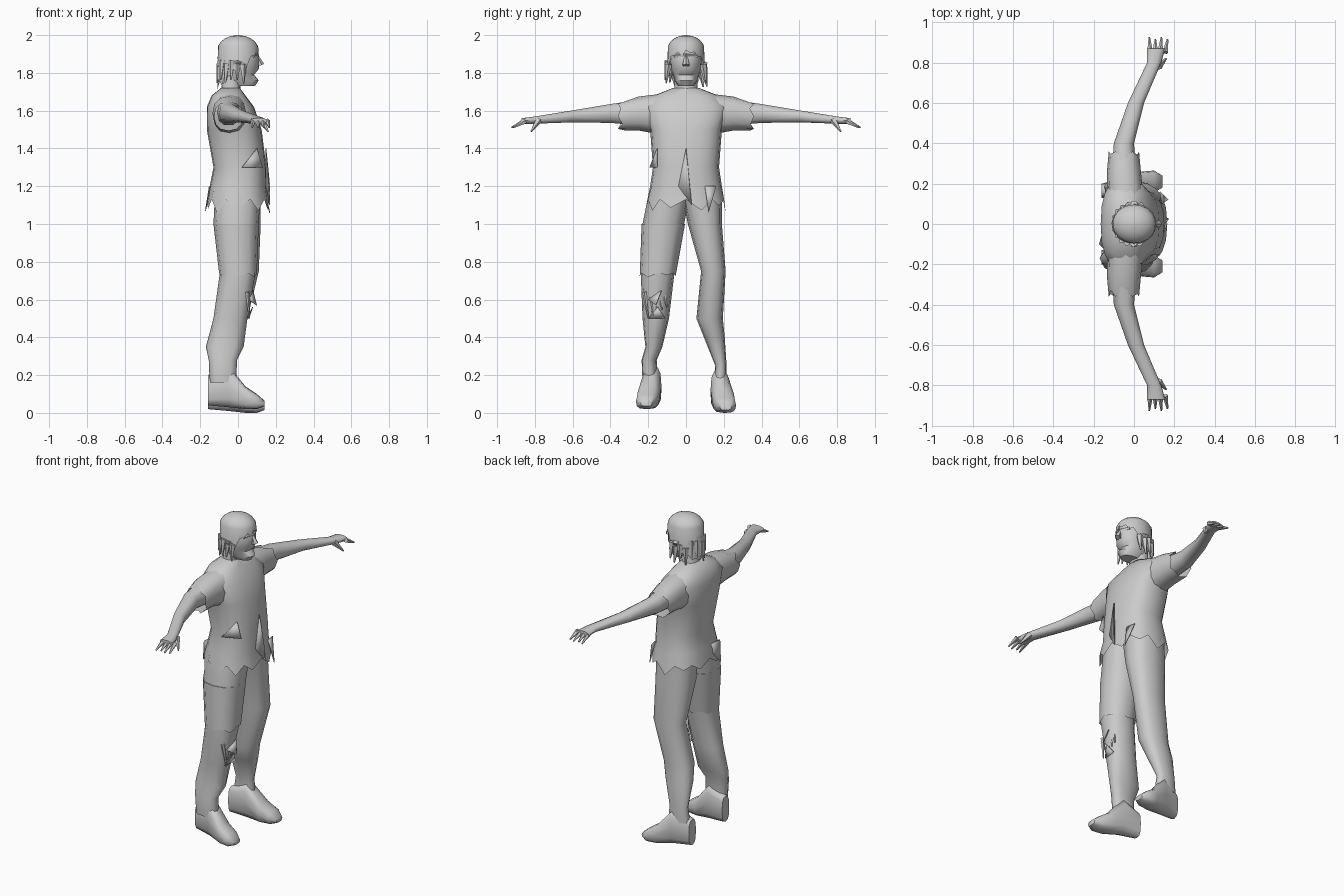
import bpy
import bmesh
import math
import random
from mathutils import Vector

random.seed(4)
X, Y, Z = range(3)
SIDES = {"left": 1, "right": -1}

old = bpy.data.objects.get("Cube")
if old:
    bpy.data.objects.remove(old, do_unlink=True)

# Single plain clay colour
clay = bpy.data.materials.new("light_grey")
clay.use_nodes = True
clay.diffuse_color = (.6, .6, .6, 1)
shader = clay.node_tree.nodes["Principled BSDF"]
shader.inputs["Base Color"].default_value = clay.diffuse_color


def finish(name, bm):
    """Turn a bmesh into a shaded, coloured object."""
    bmesh.ops.recalc_face_normals(bm, faces=bm.faces)
    mesh = bpy.data.meshes.new(name)
    bm.to_mesh(mesh)
    bm.free()
    obj = bpy.data.objects.new(name, mesh)
    bpy.context.collection.objects.link(obj)
    mesh.materials.append(clay)
    bpy.ops.object.select_all(action="DESELECT")
    obj.select_set(True)
    bpy.context.view_layer.objects.active = obj
    bpy.ops.object.shade_smooth_by_angle(angle=math.radians(50))
    return obj


def power(value, exponent):
    return math.copysign(abs(value) ** exponent, value)


def ring_point(axis, ring, turn, square):
    """Point on a rounded ring: position, centre, radius, radius, other centre."""
    position, centre, radius, other_radius, *other = ring
    point = [centre + radius * power(math.cos(turn), square),
             sum(other) + other_radius * power(math.sin(turn), square)]
    point.insert(axis, position)
    return Vector(point)


def loft(name, axis, rings, sides=12, square=.85, hem=None, side=1, lift=0):
    """Skin rings along an axis; side mirrors the part across the body.
    A hem function shifts the first ring and leaves that end open."""
    bm = bmesh.new()
    loops = []
    for ring in rings:
        loop = []
        for i in range(sides):
            turn = math.tau * i / sides
            point = ring_point(axis, ring, turn, square)
            if hem and not loops:
                point[axis] += hem(i, turn)
            point.y *= side
            point.z += lift
            loop.append(bm.verts.new(point))
        loops.append(loop)
    for low, high in zip(loops, loops[1:]):
        for i in range(sides):
            bm.faces.new((low[i - 1], low[i], high[i], high[i - 1]))
    if not hem:
        bm.faces.new(loops[0])
    bm.faces.new(loops[-1])
    return finish(name, bm)


def spike(name, base, tip, thick, thin=.004):
    """Tapered cone between two points."""
    base, tip = Vector(base), Vector(tip)
    along = tip - base
    matrix = along.to_track_quat("Z", "Y").to_matrix().to_4x4()
    matrix.translation = (base + tip) / 2
    bm = bmesh.new()
    bmesh.ops.create_cone(bm, cap_ends=True, segments=5, radius1=thick,
                          radius2=thin, depth=along.length, matrix=matrix)
    return finish(name, bm)


def rag(name, *corners):
    """Thin loose scrap of cloth."""
    bm = bmesh.new()
    bm.faces.new([bm.verts.new(corner) for corner in corners])
    cloth = finish(name, bm)
    cloth.modifiers.new("thickness", "SOLIDIFY").thickness = .004


def ragged(depth):
    """Hem rule: every second point hangs lower by a random amount."""
    return lambda i, turn: -depth * (i % 2) * random.uniform(.3, 1)


# Head with open mouth and projecting chin
loft("head", Z, [
    (1.73, .02, .07, .04), (1.76, .01, .1, .06), (1.79, 0, .085, .07),
    (1.82, .01, .1, .08), (1.88, 0, .11, .085), (1.96, 0, .08, .07)],
    sides=16, square=.95)
loft("neck", Z, [(1.64, -.04, .07, .08), (1.7, -.04, .05, .06),
                 (1.78, -.03, .05, .06)])
spike("nose", (.1, 0, 1.89), (.12, 0, 1.84), .008, .02)
for label, side in SIDES.items():
    spike(label + "_ear", (0, side * .08, 1.82), (0, side * .1, 1.86), .01, .02)
    spike(label + "_brow", (.1, 0, 1.89), (.08, side * .06, 1.89), .014, .01)


# Shaggy hair, short over the brow and long at the nape
def hair_hem(i, turn):
    back = (1 - math.cos(turn)) / 2
    return -.17 * back - (i % 2) * random.uniform(.01, .04)


dome = [math.radians(angle) for angle in range(0, 89, 17)]
loft("hair", Z, [(1.92 + .08 * math.sin(a), 0, .11 * math.cos(a), .1 * math.cos(a))
                 for a in dome], sides=28, square=1, hem=hair_hem)
for step in range(13):
    turn = math.radians(70 + step * 18)
    outward = Vector((math.cos(turn), math.sin(turn), 0)) * .1
    root = Vector((0, 0, random.uniform(1.82, 1.87)))
    spike("hair_lock", root + outward * .95,
          root + outward * 1.1 - Vector((0, 0, .1)), .02)

# Torn shirt
loft("shirt", Z, [
    (1.13, 0, .165, .21), (1.2, 0, .15, .19), (1.3, .01, .14, .175),
    (1.5, -.02, .145, .19), (1.62, -.04, .125, .23), (1.68, -.05, .09, .17),
    (1.72, -.04, .05, .07)], sides=20, square=.8, hem=ragged(.08))
rag("front_tear", (.15, 0, 1.4), (.17, .02, 1.2), (.17, .03, 1.1), (.15, -.04, 1.2))
rag("side_tear", (.1, -.15, 1.4), (.13, -.15, 1.3), (.02, -.19, 1.3))
rag("front_tatter", (.14, .1, 1.2), (.13, .16, 1.2), (.17, .12, 1.06))
rag("back_tatter", (-.15, -.12, 1.2), (-.14, 0, 1.2), (-.17, -.1, 1.07))

# Sleeves, arms and hands
for label, side in SIDES.items():
    loft(label + "_sleeve", Y, [
        (.36, -.05, .075, .075, 1.57), (.25, -.05, .085, .09, 1.585),
        (.12, -.04, .09, .11, 1.58)], hem=ragged(.04), side=side)
    loft(label + "_arm", Y, [
        (.25, -.05, .06, .07, 1.59), (.4, -.05, .05, .052, 1.585),
        (.6, .01, .04, .033, 1.57), (.8, .1, .035, .02, 1.55),
        (.87, .11, .045, .016, 1.545)], sides=10, side=side)
    for finger in range(4):
        start = .08 + finger * .025
        spike(label + "_finger", (start, side * .85, 1.545),
              (start * 1.2 - .02, side * (.925 - .01 * (finger % 2)), 1.51), .015)
    spike(label + "_thumb", (.12, side * .78, 1.55), (.16, side * .82, 1.49), .02)

# Trousers, each leg bent inward at the knee
loft("right_leg", Z, [
    (.16, -.08, .07, .04, .19), (.28, -.08, .075, .04, .195),
    (.35, -.07, .1, .045, .17), (.5, -.04, .09, .07, .16),
    (.75, 0, .095, .09, .15), (1, -.01, .12, .11, .12),
    (1.2, 0, .12, .11, .08)], side=-1)
loft("left_leg", Z, [
    (.16, -.08, .07, .035, .18), (.25, -.08, .06, .03, .185),
    (.4, -.06, .085, .055, .15), (.5, -.04, .09, .07, .125),
    (.75, .01, .1, .065, .145), (1, 0, .12, .09, .1),
    (1.2, 0, .12, .11, .08)])

# Ripped trouser knee
loft("ripped_trouser", Z, [(.74, 0, .1, .095, .15), (1, -.01, .12, .115, .12)],
     hem=ragged(.03), side=-1)
for thread in range(5):
    across = -.22 + thread * .025
    spike("knee_thread", (.05, across, .64), (.06, across + .02, .5 + thread * .015), .012)
rag("upper_knee_flap", (.06, -.2, .6), (.08, -.13, .65), (.1, -.16, .57))
rag("lower_knee_flap", (.05, -.2, .5), (.06, -.11, .5), (.08, -.15, .56))

# Shoes, with one foot resting slightly higher
for label, side in SIDES.items():
    loft(label + "_shoe", X, [
        (-.16, .165, .035, .08, .1), (-.05, .18, .05, .11, .12),
        (.04, .2, .06, .06, .06), (.1, .21, .055, .04, .04),
        (.14, .21, .03, .015, .03)],
        square=.7, side=side, lift=.01 * (1 - side))
